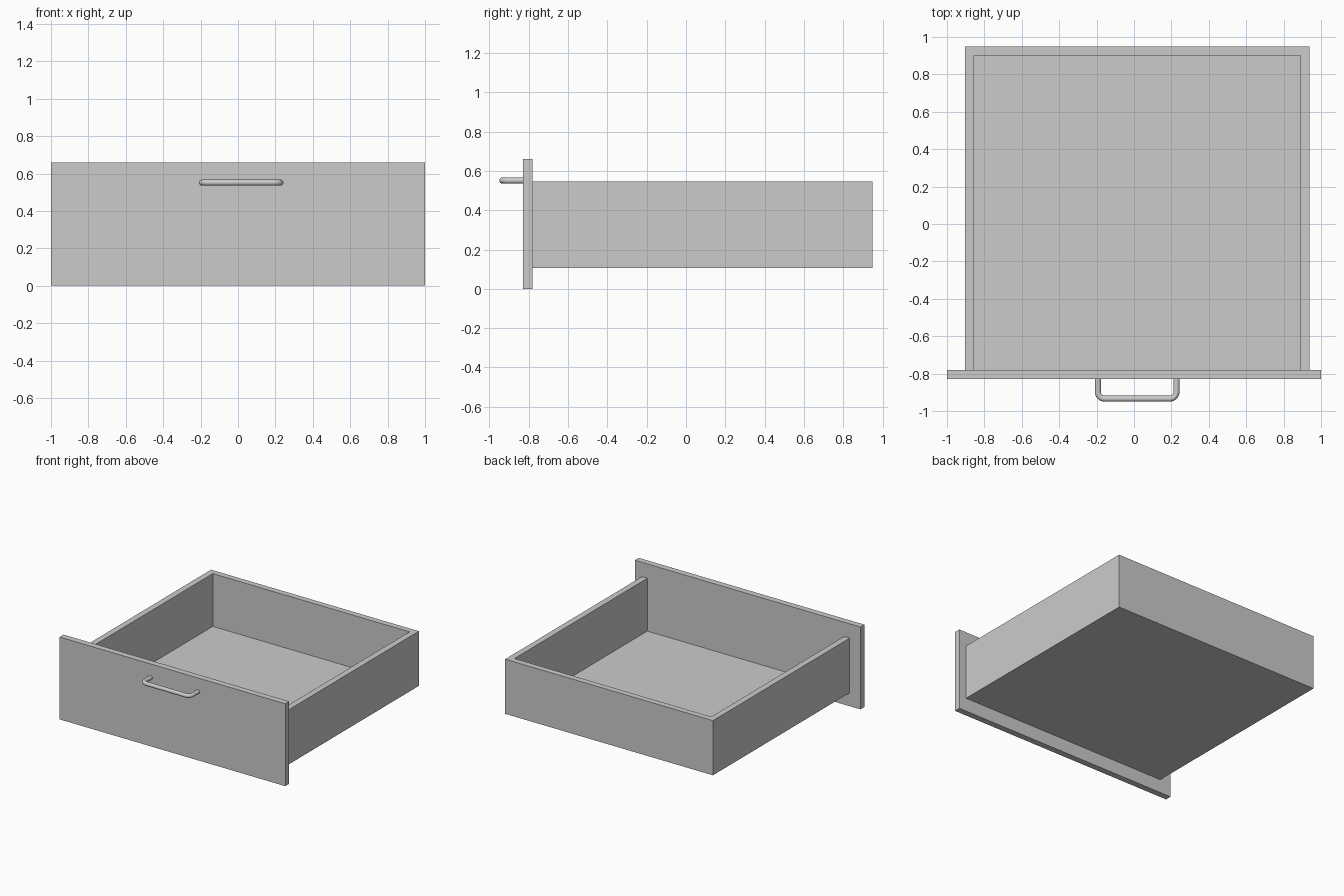
import bpy, bmesh
from math import cos, sin, pi
from mathutils import Vector

if "Cube" in bpy.data.objects:
    bpy.data.objects.remove(bpy.data.objects["Cube"])

FRONT_Y, PANEL_Y = -0.83, -0.78      # outer and inner face of the front panel
CX = 0.017                           # tray and handle sit slightly off centre


def mesh_object(name, bm):
    bmesh.ops.recalc_face_normals(bm, faces=bm.faces)
    mesh = bpy.data.meshes.new(name)
    bm.to_mesh(mesh)
    bm.free()
    obj = bpy.data.objects.new(name, mesh)
    bpy.context.collection.objects.link(obj)
    return obj


def box(name, lo, hi):
    bm = bmesh.new()
    bmesh.ops.create_cube(bm, size=1)
    for v in bm.verts:
        v.co = [l + (c + 0.5) * (h - l) for c, l, h in zip(v.co, lo, hi)]
    return mesh_object(name, bm)


# Front panel
box("front_panel", (-1, FRONT_Y, 0), (1, PANEL_Y, 0.66))


# Tray: three walls and a floor in one shell, open towards the panel
def u_loop(bm, half_width, back_y, z):
    xs = (-half_width, -half_width, half_width, half_width)
    ys = (PANEL_Y, back_y, back_y, PANEL_Y)
    return [bm.verts.new((CX + x, y, z)) for x, y in zip(xs, ys)]


bm = bmesh.new()
bottom = u_loop(bm, 0.921, 0.95, 0.107)
outer = u_loop(bm, 0.921, 0.95, 0.545)
inner = u_loop(bm, 0.872, 0.902, 0.545)
floor = u_loop(bm, 0.872, 0.902, 0.122)
for a, b in ((bottom, outer), (outer, inner), (inner, floor)):
    for i in range(3):
        bm.faces.new((a[i], a[i + 1], b[i + 1], b[i]))
bm.faces.new(bottom)
bm.faces.new(floor)
# front edge of the walls and floor, against the panel
bm.faces.new((bottom[0], outer[0], inner[0], floor[0]))
bm.faces.new((bottom[3], outer[3], inner[3], floor[3]))
bm.faces.new((bottom[0], floor[0], floor[3], bottom[3]))
mesh_object("drawer_tray", bm)

# Handle: round bar bent through two filleted corners
HALF, BAR_Y, HZ, TUBE, BEND = 0.21, -0.934, 0.551, 0.016, 0.036
left = [Vector((-HALF, FRONT_Y + 0.005, HZ))]
for i in range(9):
    t = i / 8 * pi / 2
    left.append(Vector((-HALF + BEND * (1 - cos(t)), BAR_Y + BEND * (1 - sin(t)), HZ)))
path = left + [Vector((-p.x, p.y, p.z)) for p in reversed(left)]

SIDES = 20
bm = bmesh.new()
rings = []
for i, p in enumerate(path):
    along = (path[min(i + 1, len(path) - 1)] - path[max(i - 1, 0)]).normalized()
    if i in (0, len(path) - 1):
        along = Vector((0, -1 if i == 0 else 1, 0))
    side = along.cross(Vector((0, 0, 1)))
    rings.append([bm.verts.new(p + Vector((CX, 0, 0)) + TUBE * (
        side * cos(2 * pi * k / SIDES) + Vector((0, 0, 1)) * sin(2 * pi * k / SIDES)))
        for k in range(SIDES)])
for a, b in zip(rings, rings[1:]):
    for k in range(SIDES):
        n = (k + 1) % SIDES
        bm.faces.new((a[k], a[n], b[n], b[k]))
bm.faces.new(rings[0])
bm.faces.new(rings[-1])
handle = mesh_object("handle", bm)
bpy.context.view_layer.objects.active = handle
handle.select_set(True)
bpy.ops.object.shade_smooth_by_angle()
